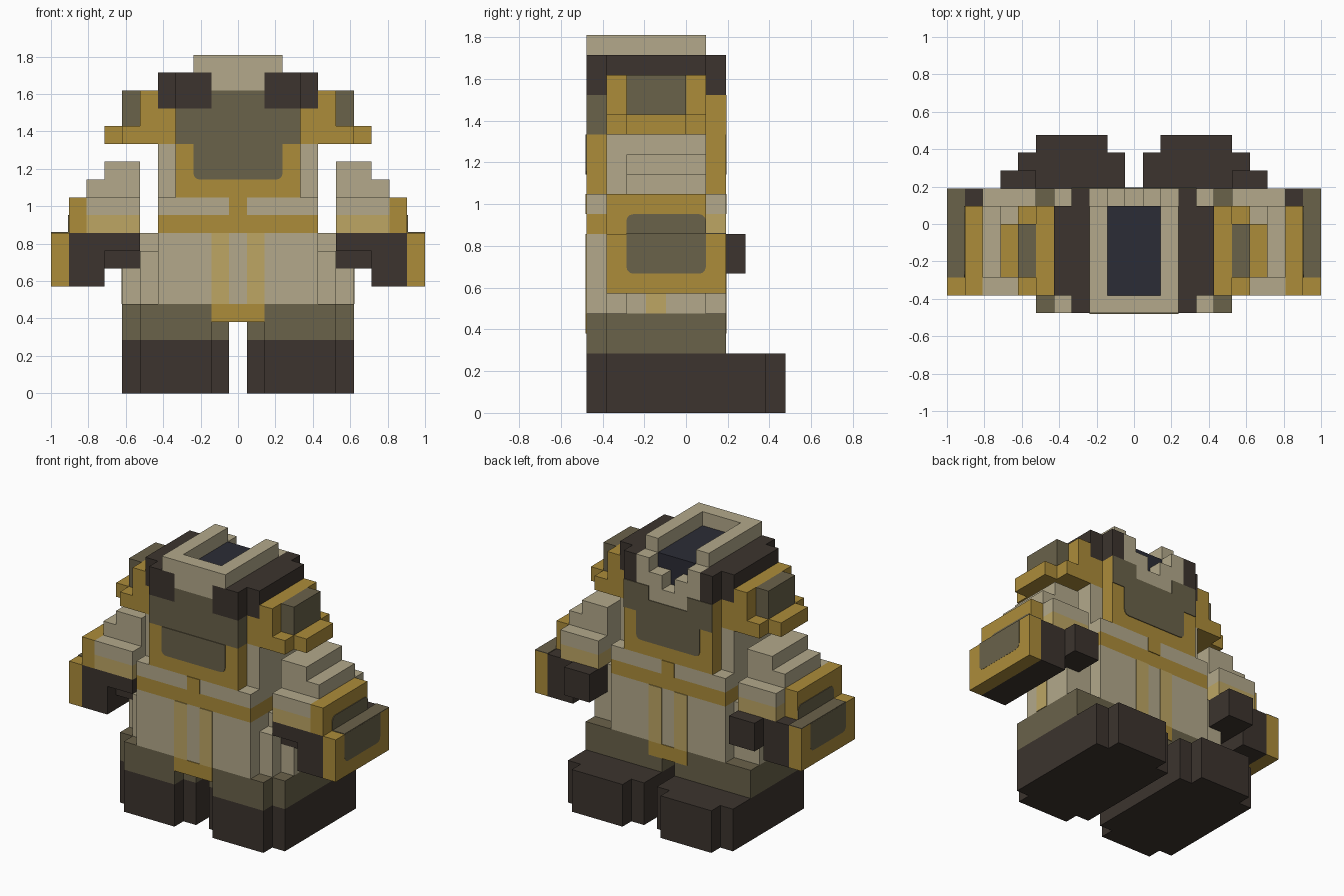
import bpy
import bmesh

cube = bpy.data.objects.get("Cube")
if cube:
    bpy.data.objects.remove(cube, do_unlink=True)

U = 2 / 21      # one block
THIN = 0.05     # thickness of painted plates, in blocks


def linear(c):
    c /= 255
    return c / 12.92 if c < 0.04 else ((c + 0.055) / 1.055) ** 2.4


def material(name, *rgb):
    m = bpy.data.materials.new(name)
    m.use_nodes = True
    col = [linear(c) for c in rgb] + [1]
    m.diffuse_color = col
    m.node_tree.nodes["Principled BSDF"].inputs["Base Color"].default_value = col
    return m


BEIGE = material("beige_cloth", 179, 169, 139)
GOLD = material("old_gold", 172, 140, 58)
OLIVE = material("olive_grey", 106, 98, 74)
DARK = material("dark_leather", 60, 52, 46)
NAVY = material("dark_navy", 43, 44, 54)
TAN = material("pale_gold", 189, 166, 100)


def box(name, mat, x, y, z, axis=None, rounded=0):
    """Block from ranges in block units; rounded -1/1 softens the low/high corners around axis."""
    bm = bmesh.new()
    bmesh.ops.create_cube(bm, size=1)
    for v in bm.verts:
        for i, (a, b) in enumerate((x, y, z)):
            v.co[i] = ((a + b) / 2 + v.co[i] * (b - a)) * U
    if rounded:
        middle = (z[0] + z[1]) / 2 * U
        edges = [e for e in bm.edges
                 if abs((e.verts[0].co - e.verts[1].co)[axis]) > 1e-5
                 and all((v.co.z - middle) * rounded > 0 for v in e.verts)]
        # keep only edges running along the plate normal
        edges = [e for e in edges
                 if abs((e.verts[0].co - e.verts[1].co)[axis]) >= (e.verts[0].co - e.verts[1].co).length - 1e-6]
        bmesh.ops.bevel(bm, geom=edges, offset=0.35 * U, segments=3,
                        profile=0.5, affect='EDGES')
    bmesh.ops.recalc_face_normals(bm, faces=bm.faces)
    mesh = bpy.data.meshes.new(name)
    bm.to_mesh(mesh)
    bm.free()
    mesh.materials.append(mat)
    ob = bpy.data.objects.new(name, mesh)
    bpy.context.collection.objects.link(ob)
    return ob


def pair(name, mat, x, y, z, **kw):
    """The same block on both sides."""
    box("left_" + name, mat, x, y, z, **kw)
    box("right_" + name, mat, (-x[1], -x[0]), y, z, **kw)


def wide(name, mat, half, y, z, **kw):
    """Block centred across the body."""
    box(name, mat, (-half, half), y, z, **kw)


FRONT, BACK = (-5 - THIN, -5), (2, 2 + THIN)

# Boots with notched corners
pair("boot", DARK, (.5, 6.5), (-4, 4), (0, 3))
pair("boot_heel", DARK, (1.5, 5.5), (-5, -4), (0, 3))
pair("boot_toe", DARK, (1.5, 5.5), (4, 5), (0, 3))
pair("boot_cuff", OLIVE, (.5, 6.5), (-4, 2), (3, 5))
pair("boot_cuff_heel", OLIVE, (1.5, 5.5), (-5, -4), (3, 5))

# Tunic skirt, stripes and hips
wide("skirt", BEIGE, 4.5, (-5, 2), (5, 9))
wide("skirt_hem", GOLD, 1.5, (-5 - THIN, 2 + THIN), (4, 5))
for side, y in (("front", FRONT), ("back", BACK)):
    pair(side + "_stripe", TAN, (.5, 1.5), y, (5, 9))
pair("hip", BEIGE, (4.5, 5.5), (-4, 1), (5, 8))
pair("hip_top", BEIGE, (4.5, 5.5), (-3, 1), (8, 9))
pair("hip_pouch", BEIGE, (5.5, 6.5), (-3, 1), (5, 7))
pair("hip_stripe", TAN, (6.5, 6.5 + THIN), (-2, -1), (5, 7))

# Belt and waist
wide("belt", GOLD, 4.5, (-5, 2), (9, 10))
wide("waist", BEIGE, 3.5, (-5, 2), (10, 11))
for side, y in (("front", FRONT), ("back", BACK)):
    wide(side + "_buckle", GOLD, .5, y, (10, 11))
    pair(side + "_waist_panel", BEIGE, (3.5, 4.5), (-5, -4) if side == "front" else (1, 2), (10, 11))

# Chest
wide("chest", GOLD, 3.5, (-5, 2), (11, 14))
wide("upper_chest_front", OLIVE, 3.5, (-5, -4), (14, 16))
wide("upper_chest_core", GOLD, 3.5, (-4, 1), (14, 16))
wide("upper_chest_back", GOLD, 3.5, (1, 2), (14, 15))
pair("back_shoulder", GOLD, (1.5, 3.5), (1, 2), (15, 16))
for side, y in (("front", FRONT), ("back", BACK)):
    wide(side + "_bib", OLIVE, 2.5, y, (12, 14), axis=1, rounded=-1)
wide("back_panel", OLIVE, 3.5, BACK, (14, 15))
pair("back_panel_top", OLIVE, (1.5, 3.5), BACK, (15, 16))
pair("chest_side", BEIGE, (3.5, 4.5), (-4, 1), (10, 14))
pair("armhole", GOLD, (3.5, 4.5), (-4, 1), (14, 16))

# Shoulder straps
pair("strap", DARK, (1.5, 3.5), (-5, 1), (16, 18))
pair("strap_back", DARK, (2.5, 3.5), (1, 2), (16, 18))
pair("strap_side", DARK, (3.5, 4.5), (-4, 1), (16, 18))

# Collar, open and stepped on one side, with the dark neck opening
wide("neck_opening", NAVY, 1.5, (-4, 1), (16, 18))
wide("throat", OLIVE, 1.5, (-5, -4), (16, 17))
wide("collar_drop", BEIGE, 1.5, (-5, -4), (17, 18))
wide("collar_end", BEIGE, 2.5, (-5, -4), (18, 19))
pair("collar_side", BEIGE, (1.5, 2.5), (-4, 1), (18, 19))
pair("collar_step", BEIGE, (1.5, 2.5), (1, 2), (16, 18))
pair("collar_low_step", BEIGE, (.5, 1.5), (1, 2), (16, 17))
wide("collar_base", BEIGE, 1.5, (1, 2), (15, 16))

# Shoulder guards
pair("guard", GOLD, (4.5, 5.5), (-4, 1), (14, 17))
pair("guard_rim", GOLD, (5.5, 6.5), (-4, 1), (14, 15))
pair("guard_lip", GOLD, (6.5, 7.5), (-3, 0), (14, 15))
pair("guard_boss", OLIVE, (5.5, 6.5), (-3, 0), (15, 17))

# Arms
pair("sleeve_cuff", TAN, (5.5, 8.5), (-4, 2), (9, 10))
pair("sleeve", BEIGE, (5.5, 8.5), (-4, 2), (10, 11))
pair("sleeve_middle", BEIGE, (5.5, 8.5), (-3, 1), (11, 12))
pair("sleeve_top", BEIGE, (5.5, 7.5), (-3, 1), (12, 13))

# Gauntlets and hands
pair("gauntlet", DARK, (7.5, 9.5), (-4, 2), (6, 9))
pair("gauntlet_inner", DARK, (5.5, 7.5), (-4, 2), (8, 9))
pair("palm", DARK, (5.5, 7.5), (-3, 2), (7, 8))
pair("fingers", DARK, (5.5, 7.5), (2, 3), (7, 9))

# Forearm guards with inset panels
pair("forearm_guard", GOLD, (9.5, 10.5), (-4, 2), (6, 9))
pair("forearm_guard_top", GOLD, (8.5, 9.5), (-4, 1), (9, 11))
pair("forearm_panel", OLIVE, (10.5 - THIN, 10.5 + THIN / 5), (-3, 1), (7, 9), axis=0, rounded=-1)
pair("forearm_panel_top", OLIVE, (9.5, 9.5 + THIN), (-3, 1), (9, 10), axis=0, rounded=1)
pair("forearm_ledge", OLIVE, (9.5, 10.5), (-3, 2), (9, 9 + THIN))
